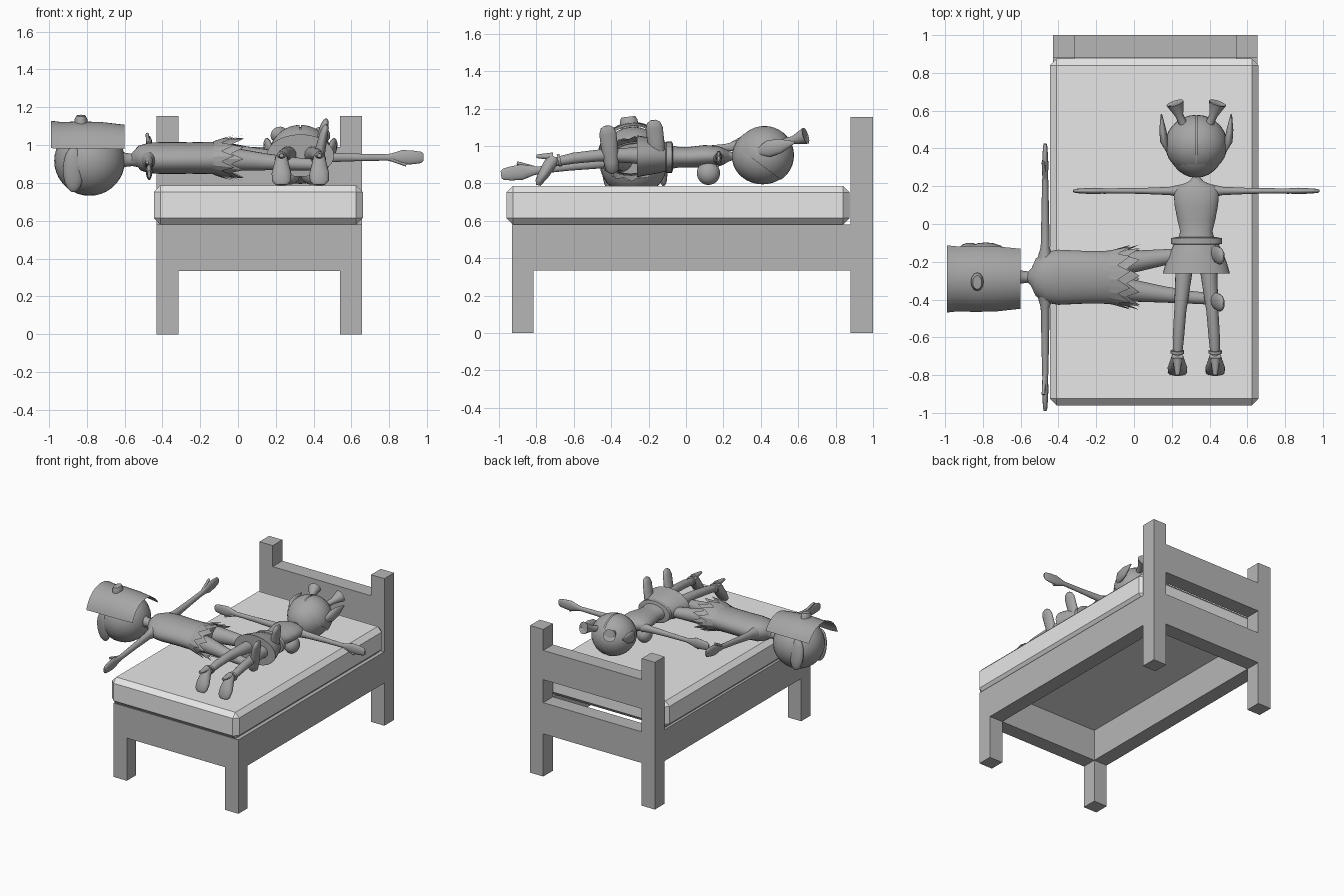
import bpy, bmesh, math
from mathutils import Vector, Matrix


def material(name, v):
    m = bpy.data.materials.new(name)
    m.diffuse_color = (v, v, v, 1)
    return m


WOOD = material("frame grey", 0.47)
CLOTH = material("mattress pale grey", 0.81)
BODY = material("figure grey", 0.38)
I = Matrix.Identity(4)


def finish(name, bm, mat, xf=I, smooth=True):
    bmesh.ops.recalc_face_normals(bm, faces=bm.faces)
    bm.transform(xf)
    me = bpy.data.meshes.new(name)
    bm.to_mesh(me)
    bm.free()
    if smooth:
        me.shade_smooth()
        me.set_sharp_from_angle(angle=math.radians(45))
    me.materials.append(mat)
    ob = bpy.data.objects.new(name, me)
    bpy.context.collection.objects.link(ob)
    return ob


def box(name, x, y, z, mat, bevel=0):
    bm = bmesh.new()
    bmesh.ops.create_cube(bm, size=1)
    for v in bm.verts:
        v.co = [r[0] + (c + 0.5) * (r[1] - r[0]) for c, r in zip(v.co, (x, y, z))]
    if bevel:
        bmesh.ops.bevel(bm, geom=bm.edges[:], offset=bevel, segments=1, affect='EDGES')
    return finish(name, bm, mat, smooth=False)


def tube(name, stations, side, xf=I, n=18):
    """Loft of ellipses; station = (point, radius along side, other radius)."""
    bm = bmesh.new()
    pts = [Vector(s[0]) for s in stations]
    rings = []
    for i, (p, a, b) in enumerate(stations):
        t = (pts[min(i + 1, len(pts) - 1)] - pts[max(i - 1, 0)]).normalized()
        w = t.cross(Vector(side)).normalized()
        u = w.cross(t)
        rings.append([bm.verts.new(pts[i] + u * a * math.cos(k * math.tau / n)
                                   + w * b * math.sin(k * math.tau / n)) for k in range(n)])
    for r, q in zip(rings, rings[1:]):
        for k in range(n):
            bm.faces.new((r[k], r[(k + 1) % n], q[(k + 1) % n], q[k]))
    bm.faces.new(rings[0])
    bm.faces.new(rings[-1])
    return finish(name, bm, BODY, xf)


def ball(name, c, r, xf=I, cuts=()):
    """Ellipsoid, optionally sliced; each cut = (point, normal of removed side)."""
    bm = bmesh.new()
    bmesh.ops.create_uvsphere(bm, u_segments=28, v_segments=18, radius=1)
    for v in bm.verts:
        v.co = [c[i] + v.co[i] * r[i] for i in range(3)]
    for co, no in cuts:
        bmesh.ops.bisect_plane(bm, geom=bm.verts[:] + bm.edges[:] + bm.faces[:],
                               plane_co=co, plane_no=no, clear_outer=True)
    return finish(name, bm, BODY, xf)


# bed frame
for i, x in enumerate([(-0.43, -0.315), (0.54, 0.655)]):
    box(f"front_leg_{i}", x, (-0.93, -0.815), (0, 0.58), WOOD)
    box(f"head_post_{i}", x, (0.88, 1.0), (0, 1.155), WOOD)
    box(f"side_rail_{i}", x, (-0.815, 0.88), (0.335, 0.58), WOOD)
for nm, y, z in (("front_rail", (-0.93, -0.815), (0.335, 0.58)),
                 ("back_rail", (0.88, 1.0), (0.335, 0.58)),
                 ("headboard_bar", (0.88, 1.0), (0.76, 0.99))):
    box(nm, (-0.315, 0.54), y, z, WOOD)
box("mattress", (-0.445, 0.66), (-0.96, 0.875), (0.58, 0.787), CLOTH, 0.035)

# --- figure lying on its front, head toward the headboard ---
CX, CZ = 0.33, 0.945


def along_y(name, rows):
    return tube(name, [((CX, y, z), a, b) for y, z, a, b in rows], (1, 0, 0), n=28)


along_y("front_lying_torso", [
    (0.28, 0.945, 0.025, 0.025), (0.245, 0.945, 0.022, 0.022), (0.225, 0.945, 0.04, 0.03),
    (0.2, 0.945, 0.1, 0.045), (0.17, 0.945, 0.12, 0.055), (0.1, 0.945, 0.115, 0.06),
    (0.02, 0.94, 0.1, 0.055), (-0.04, 0.94, 0.085, 0.055), (-0.12, 0.94, 0.11, 0.07)])
along_y("belt", [(-0.07, 0.94, 0.11, 0.07), (-0.075, 0.94, 0.135, 0.083),
                 (-0.105, 0.94, 0.135, 0.083), (-0.11, 0.94, 0.115, 0.075)])
along_y("skirt", [(-0.1, 0.94, 0.115, 0.075), (-0.15, 0.943, 0.14, 0.09),
                  (-0.2, 0.945, 0.16, 0.1), (-0.262, 0.945, 0.178, 0.112)])
ball("front_lying_head", (CX, 0.41, 0.945), (0.15, 0.165, 0.15))
for s in (-1, 1):
    # hair halves with a parting
    ball("hair_half", (CX, 0.42, 0.95), (0.165, 0.158, 0.157), cuts=[
        ((CX + s * 0.004, 0, 0), (-s, 0, 0)), ((CX, 0.4, 0.9), (0, -0.6, -0.8))])
    tube("horn", [((CX + s * 0.07, 0.53, 1.02), 0.022, 0.022),
                  ((CX + s * 0.09, 0.575, 1.032), 0.022, 0.022),
                  ((CX + s * 0.113, 0.64, 1.055), 0.047, 0.045),
                  ((CX + s * 0.108, 0.63, 1.05), 0.03, 0.03)], (1, 0, 0))
    tube("pointed_ear", [((CX + s * 0.155, 0.39, 0.97), 0.008, 0.02),
                         ((CX + s * 0.17, 0.44, 0.985), 0.022, 0.045),
                         ((CX + s * 0.178, 0.5, 1.0), 0.018, 0.04),
                         ((CX + s * 0.185, 0.58, 1.02), 0.004, 0.006)], (1, 0, 0))
    ball("chest", (CX + s * 0.055, 0.12, 0.855), (0.055, 0.062, 0.063))
    tube("front_lying_arm", [((CX + s * d, 0.175, 0.935), a, b) for d, a, b in (
        (0.08, 0.035, 0.035), (0.14, 0.022, 0.026), (0.3, 0.015, 0.02), (0.46, 0.014, 0.017),
        (0.49, 0.014, 0.024), (0.54, 0.017, 0.04), (0.6, 0.014, 0.036), (0.64, 0.011, 0.03),
        (0.652, 0.006, 0.018))], (0, 1, 0))
    tube("front_lying_thumb", [((CX + s * 0.48, 0.17, 0.925), 0.01, 0.01),
                               ((CX + s * 0.56, 0.17, 0.895), 0.009, 0.009)], (0, 1, 0), n=8)
    tube("front_lying_leg", [((CX + s * d, y, z), r, r) for d, y, z, r in (
        (0.06, -0.18, 0.945, 0.05), (0.07, -0.3, 0.95, 0.042), (0.085, -0.46, 0.95, 0.032),
        (0.095, -0.6, 0.935, 0.03), (0.1, -0.7, 0.915, 0.024))], (1, 0, 0))
    # heeled shoe
    tube("shoe", [((CX + s * 0.1, y, z), a, b) for y, z, a, b in (
        (-0.7, 0.94, 0.03, 0.035), (-0.73, 0.9, 0.04, 0.035),
        (-0.76, 0.85, 0.052, 0.03), (-0.785, 0.81, 0.05, 0.022), (-0.79, 0.79, 0.03, 0.012))],
        (1, 0, 0))
    tube("shoe_heel", [((CX + s * 0.1, -0.71, 0.945), 0.026, 0.022),
                       ((CX + s * 0.1, -0.8, 0.945), 0.012, 0.01)], (1, 0, 0), n=10)
    tube("shoe_strap", [((CX + s * 0.1, -0.67, 0.925), 0.036, 0.034),
                        ((CX + s * 0.1, -0.685, 0.922), 0.036, 0.034)], (1, 0, 0))

# --- figure lying on its back across the bed, rolled a little ---
PY, PZ = -0.282, 0.932
ROLL = Matrix.Translation((0, PY, PZ)) @ Matrix.Rotation(0.12, 4, 'X')


def along_x(name, rows):
    return tube(name, [((x, 0, z), a, b) for x, z, a, b in rows], (0, 1, 0), ROLL, 28)


along_x("back_lying_torso", [
    (-0.64, -0.005, 0.06, 0.06), (-0.6, -0.01, 0.035, 0.038), (-0.56, -0.01, 0.03, 0.033),
    (-0.54, -0.005, 0.05, 0.045), (-0.52, 0, 0.1, 0.065), (-0.47, 0, 0.135, 0.08),
    (-0.4, 0, 0.147, 0.083), (-0.25, 0, 0.14, 0.082), (-0.1, 0, 0.142, 0.085),
    (-0.04, 0, 0.13, 0.08)])
ball("back_lying_head", (-0.785, 0, -0.015), (0.187, 0.183, 0.185), ROLL)

# face visor: bent plate around the front of the head
bm = bmesh.new()
rows = []
for x, r in ((-0.99, 0.197), (-0.93, 0.19), (-0.84, 0.194), (-0.72, 0.19), (-0.6, 0.176)):
    rows.append([bm.verts.new((x, r * 0.98 * math.sin(a), r * math.cos(a)))
                 for a in [math.radians(-68 + 8.5 * k) for k in range(17)]])
for p, q in zip(rows, rows[1:]):
    for k in range(16):
        bm.faces.new((p[k], p[k + 1], q[k + 1], q[k]))
bmesh.ops.solidify(bm, geom=bm.faces[:], thickness=0.03)
finish("face_visor", bm, BODY, ROLL)
tube("nose", [((-0.83, 0, z), a, b) for z, a, b in (
    (0.16, 0.048, 0.034), (0.205, 0.048, 0.034), (0.226, 0.037, 0.024))], (0, 1, 0), ROLL, 12)

# two ragged fringe rings around the hips
for j, (x0, x1) in enumerate([(-0.13, -0.05), (-0.08, 0.0)]):
    bm = bmesh.new()
    n = 24
    inner, outer = [], []
    for k in range(n):
        a = (k + j * 0.5) * math.tau / n
        spike = k % 2
        f = 1.2 if spike else 1.04
        inner.append(bm.verts.new((x0, 0.143 * math.cos(a), 0.088 * math.sin(a))))
        outer.append(bm.verts.new((x1 + 0.03 * spike - 0.035 * (1 - spike),
                                   0.145 * f * math.cos(a), 0.1 * f * math.sin(a))))
    for k in range(n):
        m = (k + 1) % n
        bm.faces.new((inner[k], inner[m], outer[m], outer[k]))
    finish("ragged_fringe", bm, BODY, ROLL, smooth=False)

for s in (-1, 1):
    ball("side_hair", (-0.87, s * 0.145, -0.045), (0.055, 0.03, 0.12), ROLL)
    tube("back_lying_arm", [((-0.47, s * d, 0), a, b) for d, a, b in (
        (0.09, 0.045, 0.05), (0.16, 0.024, 0.032), (0.34, 0.02, 0.023), (0.5, 0.017, 0.02),
        (0.54, 0.015, 0.025), (0.6, 0.017, 0.042), (0.66, 0.014, 0.038), (0.7, 0.011, 0.03),
        (0.712, 0.008, 0.02))], (1, 0, 0), ROLL)
    tube("back_lying_thumb", [((-0.475, s * 0.53, 0.015), 0.01, 0.01),
                              ((-0.48, s * 0.62, 0.052), 0.009, 0.009)], (1, 0, 0), ROLL, 8)
    tube("back_lying_leg", [((x, s * y + 0.006, z), r, r) for x, y, z, r in (
        (-0.1, 0.068, 0, 0.07), (0, 0.078, 0, 0.058), (0.15, 0.098, -0.01, 0.044),
        (0.3, 0.115, -0.018, 0.034), (0.42, 0.125, -0.022, 0.03))], (0, 1, 0), ROLL)
    tube("back_lying_foot", [((x, s * 0.125 + 0.006, z), a, b) for x, z, a, b in (
        (0.405, -0.06, 0.02, 0.018), (0.41, -0.045, 0.036, 0.032), (0.42, 0.0, 0.04, 0.035),
        (0.44, 0.08, 0.045, 0.026), (0.455, 0.15, 0.046, 0.022), (0.465, 0.18, 0.035, 0.016),
        (0.467, 0.192, 0.015, 0.007))], (0, 1, 0), ROLL)
